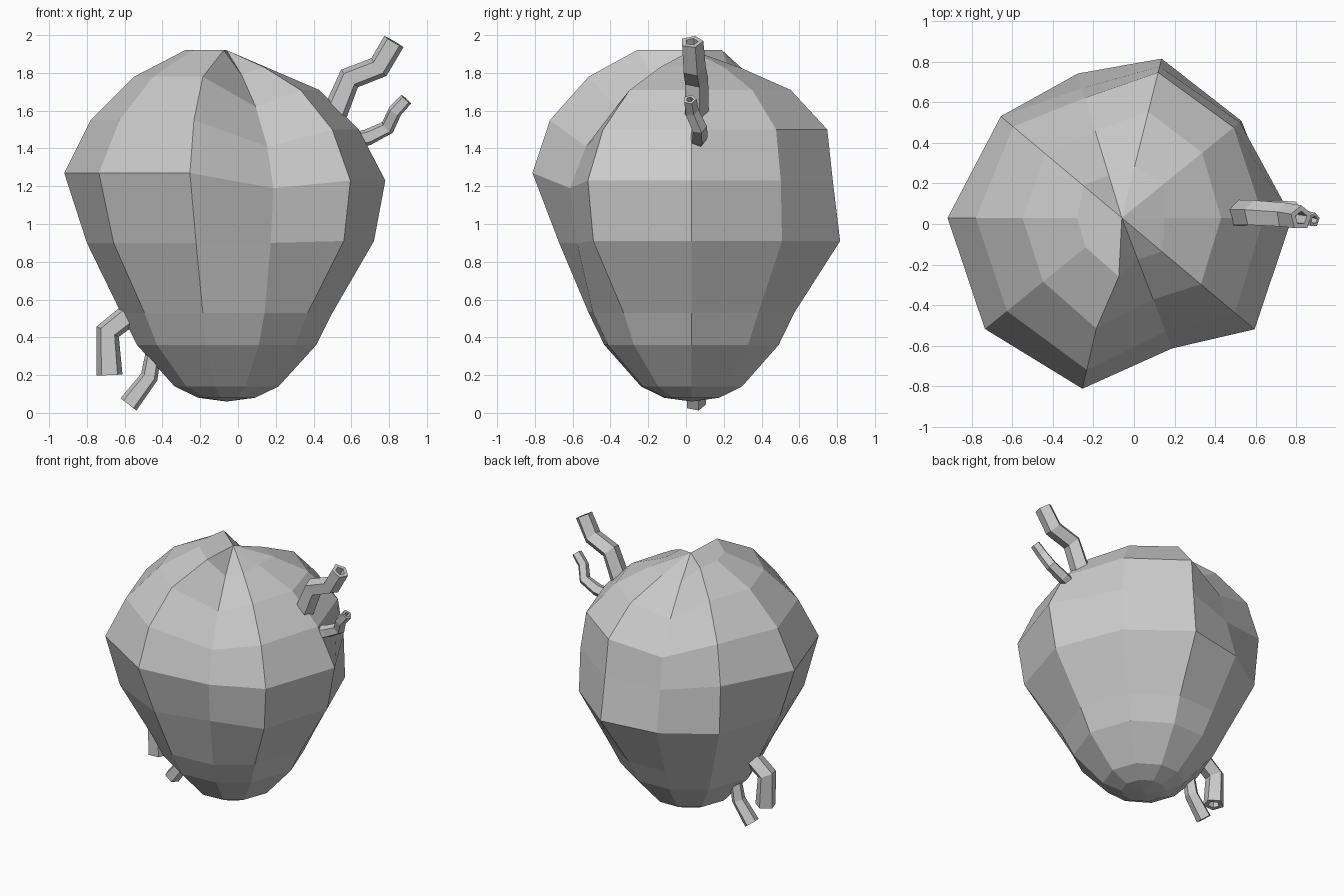
import bpy, bmesh
from math import cos, sin, radians, tau
from mathutils import Vector

if "Cube" in bpy.data.objects:
    bpy.data.objects.remove(bpy.data.objects["Cube"])

CX, CY = -0.06, 0.03


def finish(name, bm):
    bmesh.ops.recalc_face_normals(bm, faces=bm.faces)
    mesh = bpy.data.meshes.new(name)
    bm.to_mesh(mesh)
    bm.free()
    obj = bpy.data.objects.new(name, mesh)
    bpy.context.collection.objects.link(obj)
    return obj


def bridge(bm, a, b):
    n = len(a)
    for i in range(n):
        bm.faces.new((a[i], a[(i + 1) % n], b[(i + 1) % n], b[i]))


# Body: ten meridians, shared lower bowl, lobed upper rings with two creases
base = [(0.15, 0.08), (0.275, 0.14), (0.475, 0.36), (0.56, 0.53)]
high = (0.90, 1.27, 1.55, 1.78, 1.92)
low = (0.91, 1.23, 1.50, 1.71, 1.83)
crease = (0.90, 1.19, 1.41, 1.62, 1.79)
columns = [  # angle, upper heights, upper radii
    (0, low, (0.78, 0.84, 0.70, 0.49, 0.21)),
    (39, low, (0.76, 0.75, 0.71, 0.51, 0.27)),
    (76, low, (0.81, 0.77, 0.74, 0.54, 0.26)),
    (107, crease, (0.745, 0.67, 0.62, 0.45, 0.22)),
    (140, high, (0.75, 0.78, 0.70, 0.49, 0.25)),
    (180, high, (0.74, 0.86, 0.72, 0.49, 0.22)),
    (219, high, (0.77, 0.87, 0.73, 0.50, 0.23)),
    (257, high, (0.72, 0.865, 0.77, 0.56, 0.29)),
    (291, crease, (0.65, 0.69, 0.60, 0.43, 0.22)),
    (320, low, (0.81, 0.855, 0.73, 0.51, 0.26)),
]
bm = bmesh.new()
rings = []
for k in range(9):
    ring = []
    for ang, heights, radii in columns:
        r, z = base[k] if k < 4 else (radii[k - 4], heights[k - 4])
        a = radians(ang + (10 if ang == 257 and k == 8 else 0))
        ring.append(bm.verts.new((CX + r * cos(a), CY + r * sin(a), z)))
    rings.append(ring)
for a, b in zip(rings, rings[1:]):
    bridge(bm, a, b)
for ring, z in ((rings[0], 0.06), (rings[-1], 1.92)):
    pole = bm.verts.new((CX, CY, z))
    for i in range(10):
        bm.faces.new((ring[i], ring[(i + 1) % 10], pole))
finish("body", bm)


# Vessels: five-sided bent tubes with a recessed open mouth
def vessel(name, path, r0, r1, sides=5):
    pts = [Vector(p) for p in path]
    dirs = [(b - a).normalized() for a, b in zip(pts, pts[1:])]
    bm = bmesh.new()
    loops = []
    side = Vector((0, 1, 0))
    for i, p in enumerate(pts):
        t = (dirs[max(i - 1, 0)] + dirs[min(i, len(dirs) - 1)]).normalized()
        u = (side - t * side.dot(t)).normalized()
        v = t.cross(u)
        r = r0 + (r1 - r0) * i / (len(pts) - 1)
        loops.append([bm.verts.new(p + r * (u * cos(tau * j / sides) + v * sin(tau * j / sides)))
                      for j in range(sides)])
    for a, b in zip(loops, loops[1:]):
        bridge(bm, a, b)
    # mouth: rim, then inner wall going back into the tube
    end, t = pts[-1], dirs[-1]
    rim = [bm.verts.new(end + (w.co - end) * 0.55) for w in loops[-1]]
    deep = [bm.verts.new(w.co - t * 0.1) for w in rim]
    bridge(bm, loops[-1], rim)
    bridge(bm, rim, deep)
    bm.faces.new(deep)
    bm.faces.new(loops[0])
    finish(name, bm)


vessel("upper_vessel_large",
       [(0.51, 0.05, 1.58), (0.59, 0.05, 1.77), (0.745, 0.04, 1.83), (0.825, 0.03, 1.965)], 0.07, 0.062)
vessel("upper_vessel_small",
       [(0.58, 0.05, 1.43), (0.69, 0.07, 1.46), (0.79, 0.07, 1.51), (0.83, 0.03, 1.595), (0.89, 0.02, 1.66)],
       0.048, 0.036)
vessel("lower_vessel_large",
       [(-0.55, 0.03, 0.54), (-0.69, 0.03, 0.43), (-0.68, 0.03, 0.2)], 0.065, 0.072)
vessel("lower_vessel_small",
       [(-0.44, 0.05, 0.36), (-0.47, 0.05, 0.19), (-0.58, 0.05, 0.045)], 0.042, 0.056)
